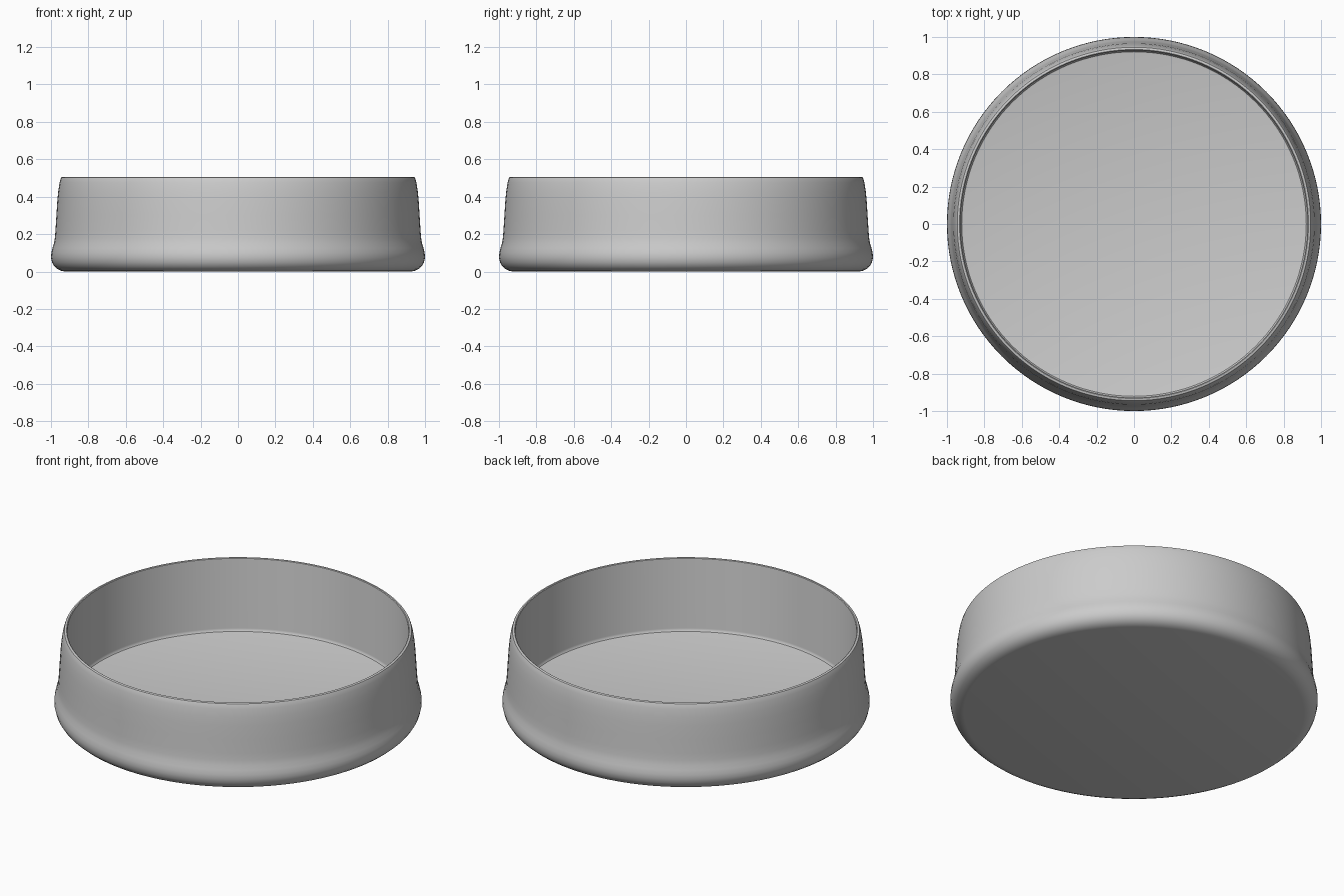
import bpy, bmesh, math

if "Cube" in bpy.data.objects:
    bpy.data.objects.remove(bpy.data.objects["Cube"])

SEGMENTS = 128

# One plain grey for the whole dish
grey = bpy.data.materials.new("plain_grey")
grey.diffuse_color = (0.6, 0.6, 0.6, 1)
grey.use_nodes = True
grey.node_tree.nodes["Principled BSDF"].inputs["Base Color"].default_value = grey.diffuse_color


def lathe(name, profile):
    """Spin a (radius, height) profile that starts and ends on the z axis."""
    bm = bmesh.new()
    verts = [bm.verts.new((r, 0, z)) for r, z in profile]
    edges = [bm.edges.new(pair) for pair in zip(verts, verts[1:])]
    bmesh.ops.spin(bm, geom=verts + edges, cent=(0, 0, 0), axis=(0, 0, 1),
                   angle=math.tau, steps=SEGMENTS)
    bmesh.ops.remove_doubles(bm, verts=bm.verts, dist=0.0005)
    bmesh.ops.recalc_face_normals(bm, faces=bm.faces)
    mesh = bpy.data.meshes.new(name)
    bm.to_mesh(mesh)
    bm.free()
    obj = bpy.data.objects.new(name, mesh)
    bpy.context.collection.objects.link(obj)
    mesh.materials.append(grey)
    bpy.context.view_layer.objects.active = obj
    obj.select_set(True)
    bpy.ops.object.shade_smooth_by_angle(angle=math.radians(35))
    return obj


# Underside, rounded foot and gently tapering outer wall
outside = [(0, 0), (0.925, 0), (0.945, 0.004), (0.965, 0.013), (0.982, 0.028),
           (0.994, 0.048), (1.0, 0.075), (0.998, 0.1), (0.992, 0.125),
           (0.984, 0.15), (0.979, 0.18), (0.976, 0.22), (0.971, 0.3),
           (0.966, 0.38), (0.961, 0.43), (0.954, 0.475), (0.948, 0.497)]
# Thin rounded rim
rim = [(0.945, 0.503), (0.939, 0.506), (0.933, 0.506), (0.929, 0.503)]
# Straight inner wall with a small fillet down to the flat floor
inside = [(0.928, 0.498), (0.928, 0.085), (0.926, 0.075), (0.921, 0.068),
          (0.914, 0.066), (0, 0.066)]

lathe("dish", outside + rim + inside)
